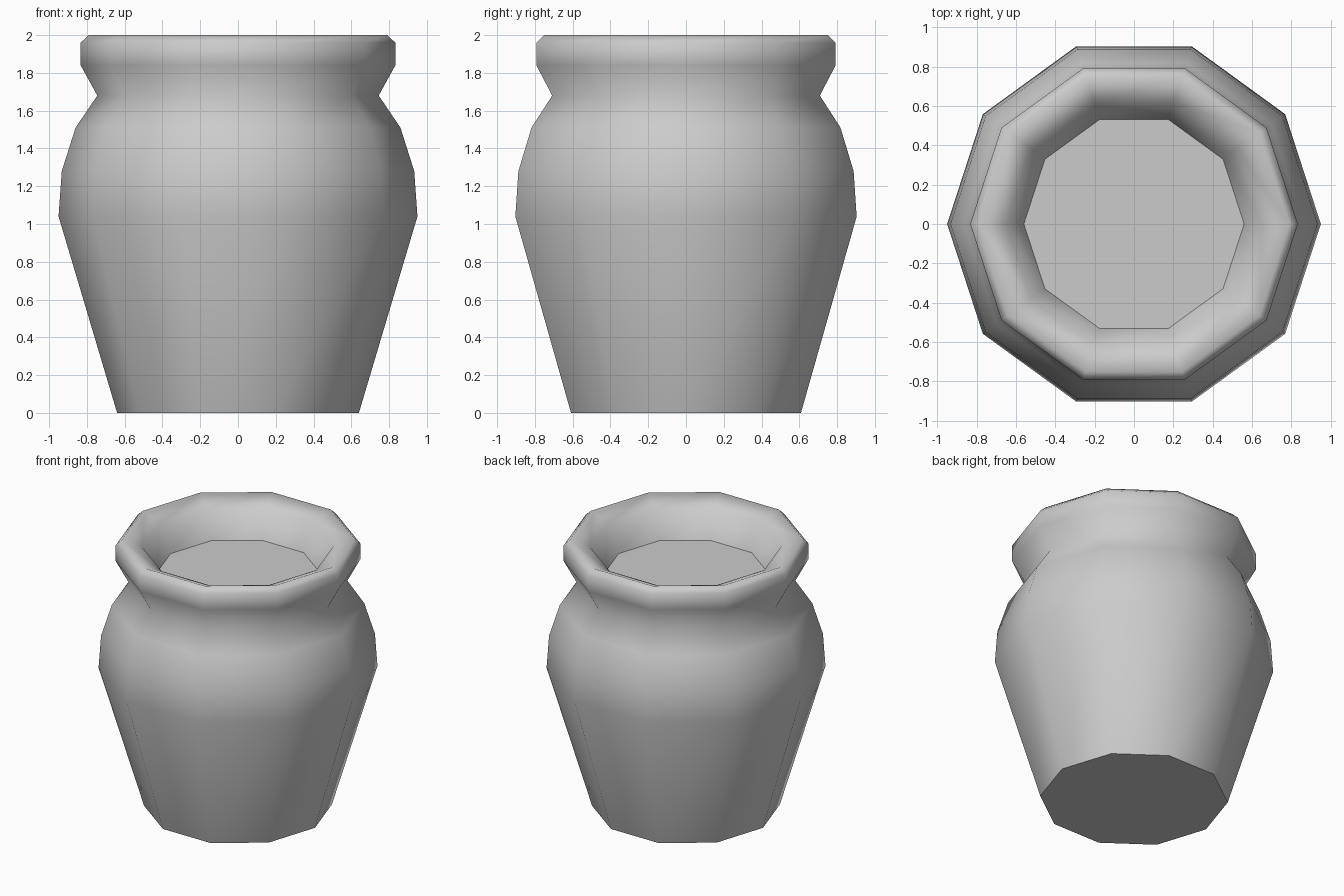
import bpy, bmesh
from math import cos, sin, tau

if "Cube" in bpy.data.objects:
    bpy.data.objects.remove(bpy.data.objects["Cube"])

SIDES = 10
# (radius, height) from the base edge up the wall, over the lip, down to the recessed inner floor
PROFILE = [(0.64, 0), (0.95, 1.04), (0.933, 1.28), (0.86, 1.51), (0.745, 1.68),
           (0.833, 1.84), (0.833, 1.96), (0.79, 2.0), (0.65, 1.94), (0.56, 1.74)]

bm = bmesh.new()
rings = [[bm.verts.new((r * cos(tau * i / SIDES), r * sin(tau * i / SIDES), z))
          for i in range(SIDES)] for r, z in PROFILE]

# Smooth wall between neighbouring rings
for low, high in zip(rings, rings[1:]):
    for i in range(SIDES):
        j = (i + 1) % SIDES
        bm.faces.new((low[i], low[j], high[j], high[i])).smooth = True

# Flat base and inner floor with sharp borders
for cap in (bm.faces.new(rings[0][::-1]), bm.faces.new(rings[-1])):
    cap.smooth = False
    for edge in cap.edges:
        edge.smooth = False

mesh = bpy.data.meshes.new("pot")
bm.to_mesh(mesh)
bm.free()
pot = bpy.data.objects.new("pot", mesh)
bpy.context.collection.objects.link(pot)
